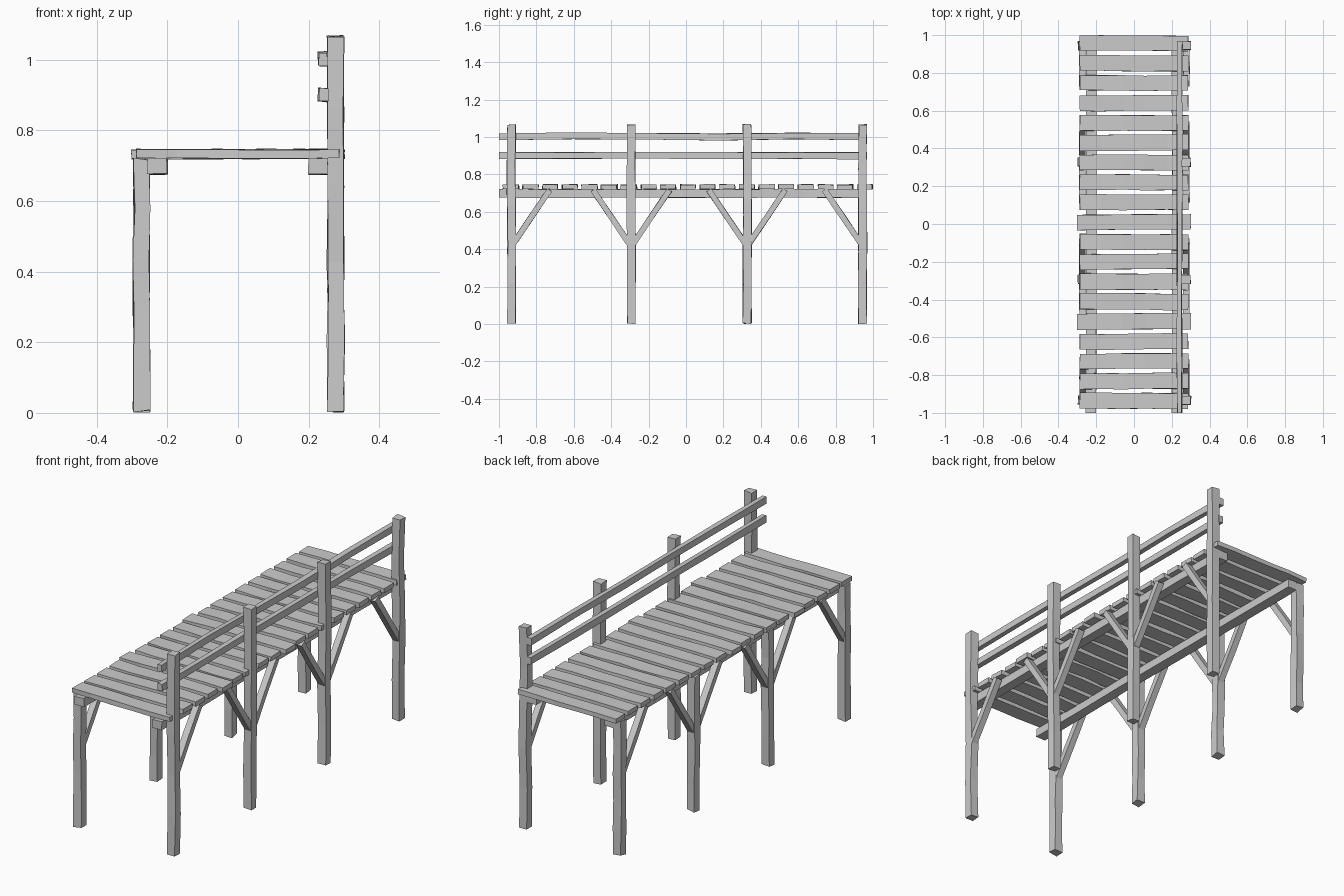
import bpy, bmesh, random
from mathutils import Vector

if "Cube" in bpy.data.objects:
    bpy.data.objects.remove(bpy.data.objects["Cube"])

random.seed(7)


def timber(name, p0, p1, u, wu, wv, segs=4, jitter=0.003, end_jitter=0.003):
    """Hand-hewn square timber from p0 to p1; u is one cross-section axis."""
    p0, p1, u = Vector(p0), Vector(p1), Vector(u)
    d = (p1 - p0).normalized()
    v = d.cross(u).normalized()
    bm = bmesh.new()
    rings = []
    for i in range(segs + 1):
        c = p0.lerp(p1, i / segs)
        c += u * random.uniform(-jitter, jitter) * 0.6 + v * random.uniform(-jitter, jitter) * 0.6
        ring = []
        for su, sv in ((-1, -1), (1, -1), (1, 1), (-1, 1)):
            e = random.uniform(0, end_jitter) if i in (0, segs) else 0
            a = wu / 2 + random.uniform(-jitter, jitter) * 0.5
            b = wv / 2 + random.uniform(-jitter, jitter) * 0.5
            ring.append(bm.verts.new(c + u * su * a + v * sv * b + d * (e if i == 0 else -e)))
        rings.append(ring)
    for r, s in zip(rings, rings[1:]):
        for k in range(4):
            n = (k + 1) % 4
            bm.faces.new((r[k], r[n], s[n], s[k]))
    bm.faces.new(rings[0])
    bm.faces.new(rings[-1])
    bmesh.ops.recalc_face_normals(bm, faces=bm.faces)
    me = bpy.data.meshes.new(name)
    bm.to_mesh(me)
    bm.free()
    ob = bpy.data.objects.new(name, me)
    bpy.context.collection.objects.link(ob)
    return ob


X, Y = (1, 0, 0), (0, 1, 0)
POSTS = (-0.933, -0.293, 0.327, 0.945)

# Deck planks, laid crosswise with small gaps
for i in range(19):
    y = 0.957 - i * 0.1052
    half = 0.303 if i in (9, 14) else 0.289
    skew = random.uniform(-0.003, 0.003)
    w = random.uniform(0.079, 0.086)
    timber("deck_plank", (-half, y - skew, 0.733), (half, y + skew, 0.733),
           Y, w, 0.025, segs=5, jitter=0.003)

for side, label in ((-1, "left"), (1, "right")):
    # Posts: short under the deck on the left, tall for the railing on the right
    top = 1.07 if side > 0 else 0.725
    x = 0.277 if side > 0 else -0.273
    for i, y in enumerate(POSTS):
        timber(label + "_post", (x, y, 0), (x, y, top), X, 0.045, 0.045,
               segs=5, jitter=0.004, end_jitter=0.012 if side < 0 else 0.006)
        # Diagonal braces from post to deck
        for s in (-1, 1):
            if (i == 0 and s < 0) or (i == 3 and s > 0):
                continue
            timber(label + "_brace", (x, y + s * 0.01, 0.43), (x, y + s * 0.205, 0.718),
                   X, 0.034, 0.03, segs=2, jitter=0.002)
    # Long beam carrying the planks
    timber(label + "_beam", (side * 0.228, -1, 0.698), (side * 0.228, 0.965, 0.698),
           X, 0.055, 0.045, segs=6, jitter=0.003, end_jitter=0)

# Railing bars on the inner face of the tall posts
for z in (0.902, 1.003):
    timber("railing_bar", (0.242, -1, z), (0.242, 0.968, z), X, 0.026, 0.036,
           segs=5, jitter=0.005, end_jitter=0)
